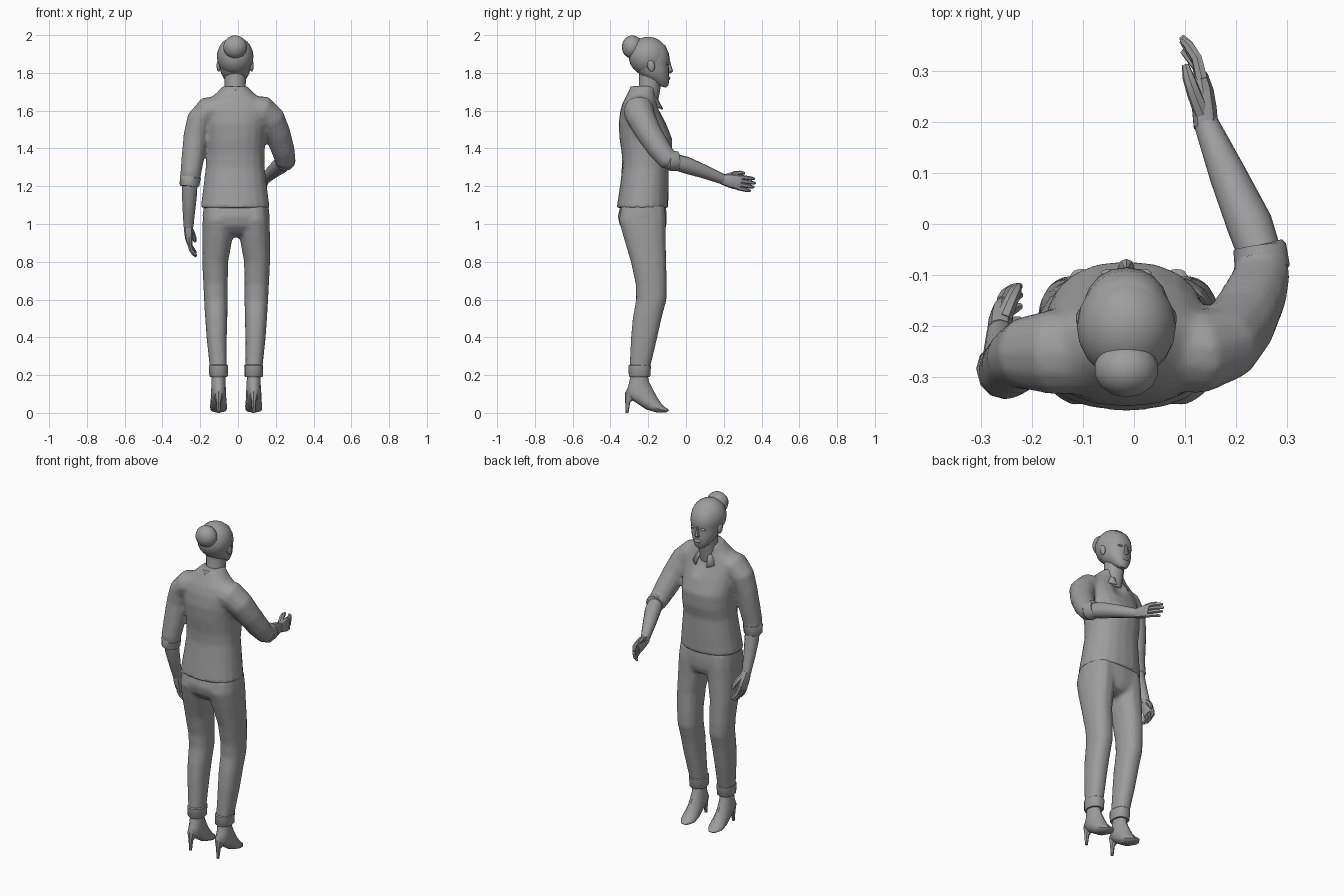
import bpy, bmesh, math
from mathutils import Vector as V

MID = -0.015  # body centre line in x
GREY = bpy.data.materials.new("dark_grey")
GREY.diffuse_color = (.34, .34, .34, 1)


def finish(name, bm, angle=40):
    bmesh.ops.recalc_face_normals(bm, faces=bm.faces)
    me = bpy.data.meshes.new(name)
    bm.to_mesh(me)
    bm.free()
    me.shade_smooth()
    me.set_sharp_from_angle(angle=math.radians(angle))
    me.materials.append(GREY)
    ob = bpy.data.objects.new(name, me)
    bpy.context.collection.objects.link(ob)
    return ob


def merge(name, parts, voxel, rounds):
    """Fuse overlapping parts into one seamless surface."""
    bm = bmesh.new()
    for ob in parts:
        bm.from_mesh(ob.data)
        bpy.data.objects.remove(ob)
    ob = finish(name, bm)
    mod = ob.modifiers.new("fuse", 'REMESH')
    mod.mode, mod.voxel_size, mod.use_smooth_shade = 'VOXEL', voxel, True
    ob.modifiers.new("soften", 'SMOOTH').iterations = rounds
    return ob


def loft(name, rings, n=16, p=2.0):
    """Skin rings given as (centre, axis_u, axis_v); p squares off the ovals."""
    bm = bmesh.new()
    loops = []
    for c, u, v in rings:
        loop = []
        for i in range(n):
            a = 2 * math.pi * i / n
            cu, sv = math.cos(a), math.sin(a)
            loop.append(bm.verts.new(c + u * math.copysign(abs(cu) ** (2 / p), cu)
                                     + v * math.copysign(abs(sv) ** (2 / p), sv)))
        loops.append(loop)
    for a, b in zip(loops, loops[1:]):
        for i in range(n):
            j = (i + 1) % n
            bm.faces.new((a[i], a[j], b[j], b[i]))
    bm.faces.new(loops[0])
    bm.faces.new(loops[-1])
    return finish(name, bm)


def body(name, rows, n=16, p=2.0):
    """Rows: centre x, half width, back (y, z), front (y, z)."""
    rings = []
    for cx, rx, yb, zb, yf, zf in rows:
        b, f = V((cx, yb, zb)), V((cx, yf, zf))
        rings.append(((b + f) / 2, V((rx, 0, 0)), (f - b) / 2))
    return loft(name, rings, n, p)


def level(rows, cx=MID):
    """Horizontal rows: z, half width, back y, front y."""
    return [(cx, rx, yb, z, yf, z) for z, rx, yb, yf in rows]


def tube(name, path, ref=(0, 0, 1), n=12, p=2.0):
    """Path points: x, y, z, radius along ref, optional radius across it."""
    pts = [V(q[:3]) for q in path]
    rings = []
    for i, q in enumerate(path):
        t = (pts[min(i + 1, len(pts) - 1)] - pts[max(i - 1, 0)]).normalized()
        r = V(ref)
        u = (r - t * r.dot(t)).normalized()
        rings.append((pts[i], u * q[3], t.cross(u) * q[-1]))
    return loft(name, rings, n, p)


def ball(name, loc, scale, seg=16, rot=0):
    bm = bmesh.new()
    bmesh.ops.create_uvsphere(bm, u_segments=seg, v_segments=seg // 2 + 2, radius=1)
    ob = finish(name, bm)
    ob.location, ob.scale, ob.rotation_euler = loc, scale, (rot, 0, 0)
    return ob


# Shirt body with open neckline, fused with both sleeves
torso = body("torso", level([
    (1.085, .183, -.367, -.094), (1.20, .168, -.350, -.092), (1.30, .156, -.337, -.092),
    (1.37, .156, -.340, -.076), (1.45, .160, -.352, -.073), (1.53, .168, -.357, -.104),
    (1.60, .175, -.348, -.136), (1.645, .160, -.334, -.153), (1.685, .108, -.313, -.161),
    (1.73, .064, -.290, -.160)]), 20, 2.3)
for v in torso.data.vertices:
    if abs(v.co.x - MID) < .01 and v.co.z > 1.59 and v.co.y > -.2:
        v.co.y -= .025
left = tube("left", [(-.09, -.250, 1.606, .084, .076), (-.160, -.250, 1.598, .084, .076),
                     (-.205, -.252, 1.55, .074, .068), (-.225, -.260, 1.47, .064),
                     (-.238, -.275, 1.36, .061), (-.250, -.288, 1.27, .056),
                     (-.256, -.285, 1.21, .050)], (0, 1, 0))
right = tube("right", [(.06, -.252, 1.604, .080), (.130, -.250, 1.598, .082),
                       (.176, -.234, 1.555, .076), (.210, -.195, 1.480, .069),
                       (.237, -.140, 1.395, .063), (.250, -.097, 1.342, .056),
                       (.247, -.055, 1.332, .050)], (.5, .6, .6))
merge("shirt", [torso, left, right], .011, 3)
tube("left_sleeve_cuff", [(-.251, -.287, 1.255, .050), (-.252, -.287, 1.25, .056),
                          (-.257, -.283, 1.205, .052), (-.257, -.283, 1.20, .046)], (0, 1, 0))
tube("right_sleeve_cuff", [(.251, -.092, 1.337, .046), (.251, -.086, 1.336, .054),
                           (.246, -.045, 1.332, .052), (.245, -.041, 1.332, .046)])

# Collar: a band that falls into two pointed flaps
bm = bmesh.new()
rows = []
for i in range(21):
    a = math.radians(-160 + 320 * i / 20)
    w = (1 - math.cos(a)) / 2
    s, c = math.sin(a), -math.cos(a)
    rows.append([bm.verts.new((MID + s * (r + k * w), -.226 + c * (r + .004 + k * w), z - d * w))
                 for r, k, z, d in ((.058, 0, 1.715, .050), (.062, .006, 1.730, .052),
                                    (.074, .036, 1.700, .095))])
for a, b in zip(rows, rows[1:]):
    for k in range(2):
        bm.faces.new((a[k], b[k], b[k + 1], a[k + 1]))
collar = finish("collar", bm)
collar.modifiers.new("thickness", 'SOLIDIFY').thickness = .006

# Neck and head
body("neck", [(MID, .060, -.280, 1.64, -.155, 1.62), (MID, .055, -.250, 1.72, -.140, 1.69),
              (MID, .057, -.248, 1.80, -.130, 1.76)], 12)
body("face", [
    (MID, .022, -.150, 1.732, -.104, 1.722), (MID, .042, -.190, 1.755, -.093, 1.735),
    (MID, .062, -.235, 1.782, -.089, 1.765), (MID, .075, -.255, 1.805, -.090, 1.790),
    (MID, .081, -.270, 1.835, -.089, 1.820), (MID, .084, -.280, 1.860, -.092, 1.845),
    (MID, .087, -.285, 1.885, -.085, 1.868), (MID, .085, -.285, 1.920, -.091, 1.905),
    (MID, .070, -.270, 1.955, -.110, 1.945), (MID, .035, -.230, 1.975, -.150, 1.972)], 20, 2.2)
body("nose", [(MID, .006, -.10, 1.862, -.084, 1.862), (MID, .010, -.10, 1.825, -.074, 1.825),
              (MID, .016, -.10, 1.808, -.068, 1.810), (MID, .010, -.10, 1.795, -.082, 1.797)], 8)
ball("lips", (MID, -.093, 1.772), (.024, .010, .010), 10)
ball("hair", (MID, -.200, 1.888), (.097, .104, .103), 20, -.35)
ball("hair_bun", (MID, -.284, 1.937), (.064, .056, .062), 14)
for s, side in ((-1, "left"), (1, "right")):
    ball(side + "_ear", (MID + s * .087, -.185, 1.838), (.012, .020, .032), 10, .2)
    ball(side + "_eye", (MID + s * .034, -.096, 1.848), (.016, .008, .007), 10)

# Trousers (seat and legs fused), cuffs and heeled shoes
trousers = [body("seat", level([
    (1.12, .170, -.342, -.107), (1.04, .178, -.362, -.102), (.99, .165, -.350, -.104),
    (.95, .11, -.315, -.118), (.93, .05, -.26, -.16)], -.01), 20, 2.4)]
for s, side in ((-1, "left"), (1, "right")):
    trousers.append(body("leg", [(-.01 + s * cx, rx, yb, z, yf, z) for z, cx, rx, yb, yf in (
        (1.09, .088, .080, -.345, -.110), (1.02, .092, .085, -.357, -.104),
        (.93, .099, .081, -.332, -.106),
        (.80, .111, .069, -.293, -.104), (.68, .109, .065, -.267, -.100),
        (.60, .107, .063, -.265, -.102), (.50, .105, .059, -.283, -.129),
        (.40, .103, .054, -.292, -.151), (.25, .095, .046, -.299, -.187),
        (.20, .093, .045, -.299, -.191))], 14, 2.3))
    x = -.01 + s * .093
    body(side + "_trouser_cuff", level([(.19, .045, -.300, -.192), (.195, .049, -.304, -.188),
                                        (.25, .050, -.306, -.184), (.255, .045, -.30, -.188)], x), 14, 2.3)
    body(side + "_shoe", [(x, rx, *q) for rx, *q in (
        (.036, -.290, .21, -.205, .21), (.037, -.306, .14, -.196, .165),
        (.040, -.323, .105, -.172, .118), (.041, -.285, .068, -.152, .082),
        (.045, -.210, .018, -.132, .052), (.043, -.155, .002, -.112, .031),
        (.018, -.105, .002, -.088, .014))], 12)
    body(side + "_shoe_heel", [(x, .026, -.324, .112, -.270, .075), (x, .013, -.322, .06, -.296, .055),
                               (x, .008, -.320, 0, -.304, 0)], 8)
merge("trousers", trousers, .011, 3)


# Hands: dir runs to the fingertips, up points to the thumb side, palm is the palm normal
def hand(side, wrist, dir, up, palm):
    w, d, u, m = V(wrist), V(dir).normalized(), V(up).normalized(), V(palm)

    def run(name, steps, n):
        tube(side + name, [(*(w + d * a + u * b + m * c), *r) for a, b, c, *r in steps], u, n, 2.3)
    run("_palm", [(-.01, 0, 0, .027, .025), (.025, 0, 0, .035, .025),
                  (.06, 0, 0, .040, .022), (.092, -.002, .002, .039, .015)], 10)
    for i, length in enumerate((.070, .078, .074, .058)):
        b = .029 - .020 * i
        run(f"_finger_{i + 1}", [(.08, b, 0, .012), (.09 + length * .45, b * 1.05, .006, .011),
                                 (.09 + length * .8, b * 1.1, .020, .010),
                                 (.09 + length, b * 1.1, .032, .006)], 6)
    run("_thumb", [(.015, .018, .006, .016), (.05, .040, .018, .014),
                   (.08, .050, .026, .012), (.105, .052, .030, .007)], 7)


# Bare forearms: left hangs, right reaches forward
tube("left_forearm", [(-.255, -.285, 1.25, .042), (-.257, -.268, 1.16, .040),
                      (-.260, -.240, 1.07, .033), (-.262, -.210, .985, .026)], (0, 1, 0))
hand("left", (-.262, -.208, .985), (.05, .36, -.93), (0, .93, .36), (1, 0, 0))
tube("right_forearm", [(.250, -.07, 1.332, .042), (.226, .0, 1.312, .045),
                       (.182, .10, 1.276, .036), (.140, .20, 1.235, .027, .024)])
hand("right", (.140, .20, 1.235), (-.09, .97, -.17), (0, .17, 1), (-1, 0, 0))
